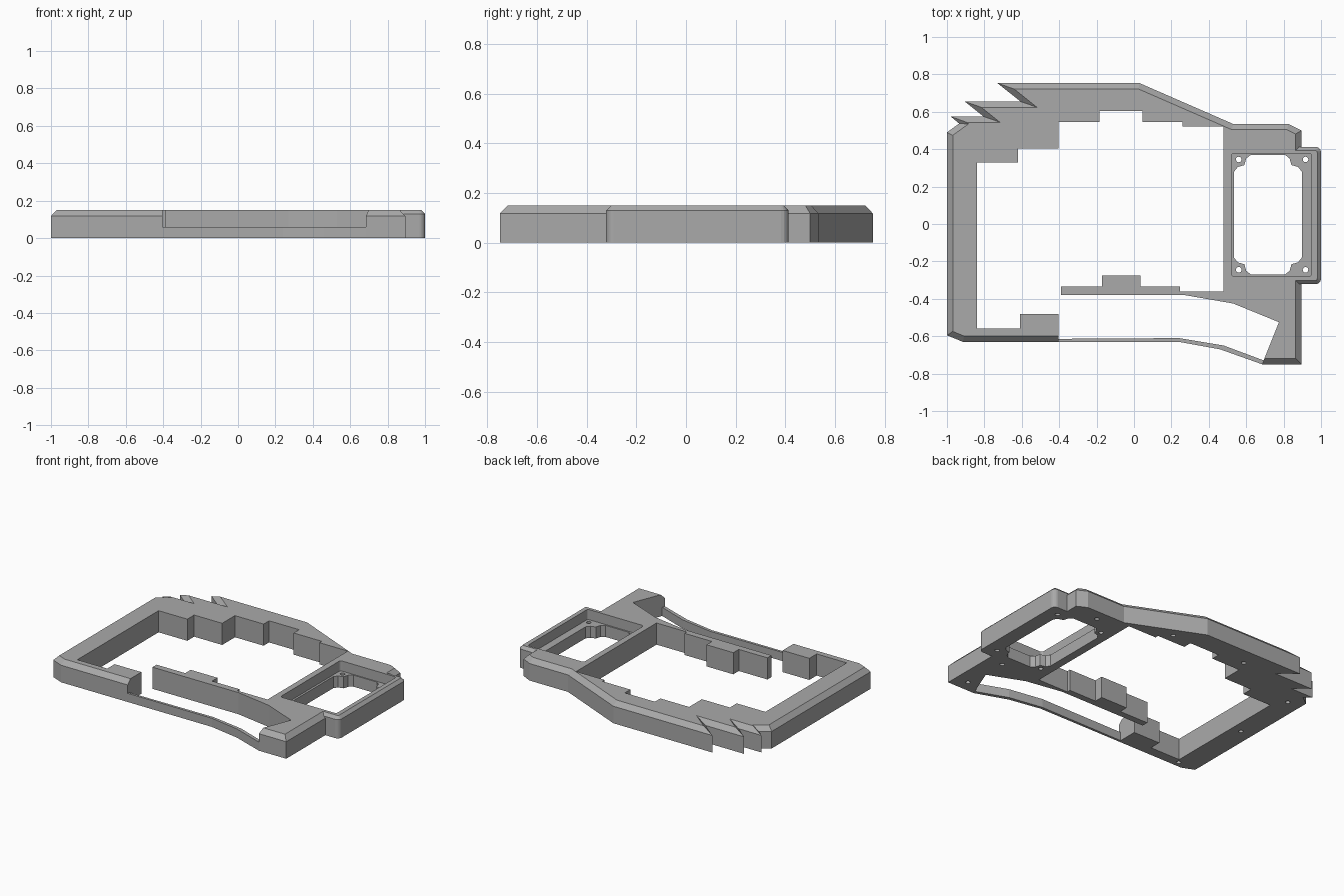
import bpy
import bmesh
import math
from mathutils import Vector

default = bpy.data.objects.get("Cube")
if default:
    bpy.data.objects.remove(default, do_unlink=True)

HEIGHT = 0.15

grey = bpy.data.materials.new("plain_grey")
grey.use_nodes = True
colour = (0.4, 0.4, 0.4, 1)
grey.diffuse_color = colour
grey.node_tree.nodes["Principled BSDF"].inputs["Base Color"].default_value = colour


def inset_outline(points, distances):
    """Move every edge of a counterclockwise outline inward by its own distance."""
    result = []
    count = len(points)
    for i in range(count):
        before, here, after = (Vector(points[k % count]) for k in (i - 1, i, i + 1))
        d1 = (here - before).normalized()
        d2 = (after - here).normalized()
        n1 = Vector((-d1.y, d1.x))
        n2 = Vector((-d2.y, d2.x))
        a, b = distances[i - 1], distances[i]
        det = n1.x * n2.y - n1.y * n2.x
        if abs(det) < 0.001:
            result.append(here + n1 * a)
        else:
            move = Vector((a * n2.y - b * n1.y, b * n1.x - a * n2.x)) / det
            result.append(here + move)
    return result


def add_prism(bm, layers):
    """Skin a stack of (outline, height) layers and cap both ends."""
    rings = [[bm.verts.new((p[0], p[1], z)) for p in outline] for outline, z in layers]
    bm.faces.new(list(reversed(rings[0])))
    bm.faces.new(rings[-1])
    for low, high in zip(rings, rings[1:]):
        for i in range(len(low)):
            j = (i + 1) % len(low)
            bm.faces.new((low[i], low[j], high[j], high[i]))


def make_object(name, *stacks):
    bm = bmesh.new()
    for layers in stacks:
        add_prism(bm, layers)
    mesh = bpy.data.meshes.new(name)
    bm.to_mesh(mesh)
    bm.free()
    mesh.materials.append(grey)
    obj = bpy.data.objects.new(name, mesh)
    bpy.context.collection.objects.link(obj)
    return obj


def combine(target, tool, operation):
    """Apply a boolean and remove the helper object."""
    tool.hide_render = True
    mod = target.modifiers.new(tool.name, 'BOOLEAN')
    mod.operation = operation
    mod.solver = 'EXACT'
    mod.object = tool
    bpy.context.view_layer.objects.active = target
    bpy.ops.object.modifier_apply(modifier=mod.name)
    bpy.data.objects.remove(tool, do_unlink=True)


def rectangle(x0, x1, y0, y1, corner):
    """Counterclockwise rectangle whose corners follow a list of inward steps."""
    places = ((x0, y0, 1, 1), (x1, y0, -1, 1), (x1, y1, -1, -1), (x0, y1, 1, -1))
    points = []
    for i, (x, y, sx, sy) in enumerate(places):
        steps = corner if i % 2 == 0 else list(reversed(corner))
        points += [(x + sx * dx, y + sy * dy) for dx, dy in steps]
    return points


def round_corner(radius, segments=4):
    angles = [math.pi / 2 * k / segments for k in range(segments + 1)]
    return [(radius * (1 - math.cos(a)), radius * (1 - math.sin(a))) for a in angles]


def circle(x, y, radius, sides=16):
    turns = [math.tau * k / sides for k in range(sides)]
    return [(x + radius * math.cos(t), y + radius * math.sin(t)) for t in turns]


# Main frame: chamfered outer edge with feathered rear corner
outer = [
    (0.685, -0.75), (0.895, -0.75), (0.895, 0.5), (0.826, 0.535),
    (0.53, 0.535), (0.03, 0.753), (-0.73, 0.753), (-0.607, 0.655),
    (-0.905, 0.655), (-0.805, 0.575), (-0.98, 0.575), (-0.935, 0.537),
    (-1, 0.49), (-1, -0.595), (-0.915, -0.63), (-0.405, -0.63),
]
# Stepped inner edge, ending in the free arm and the front cut-out
inner = [
    (-0.405, -0.48), (-0.61, -0.48), (-0.61, -0.56), (-0.84, -0.56),
    (-0.84, 0.33), (-0.62, 0.33), (-0.62, 0.405), (-0.405, 0.405),
    (-0.405, 0.545), (-0.185, 0.545), (-0.185, 0.605), (0.045, 0.605),
    (0.045, 0.545), (0.26, 0.545), (0.26, 0.52), (0.478, 0.52),
    (0.478, -0.36), (0.245, -0.36), (0.245, -0.335), (0.035, -0.335),
    (0.035, -0.275), (-0.17, -0.275), (-0.17, -0.335), (-0.39, -0.335),
    (-0.39, -0.38), (0.27, -0.38), (0.53, -0.425), (0.775, -0.525),
]
outline = outer + inner
chamfers = [0.031] * (len(outer) - 1) + [0] * (len(inner) + 1)
top = inset_outline(outline, chamfers)
frame = make_object("main_frame", [(outline, 0), (outline, 0.118), (top, HEIGHT)])

# Square side housing with a small chamfer
box = rectangle(0.478, 1, -0.322, 0.413, round_corner(0.03))
box_top = inset_outline(box, [0.02] * len(box))
housing = make_object("side_housing", [(box, 0), (box, 0.13), (box_top, HEIGHT)])
combine(frame, housing, 'UNION')

# Recess down to a ledge
pocket = rectangle(0.52, 0.95, -0.28, 0.378, round_corner(0.015))
combine(frame, make_object("recess_cutter", [(pocket, 0.08), (pocket, 0.3)]), 'DIFFERENCE')

# Through opening that leaves a lug in each corner
lug = [(0, 0.09), (0.02, 0.065), (0.055, 0.055), (0.065, 0.02), (0.09, 0)]
opening = rectangle(0.535, 0.897, -0.27, 0.37, lug)
combine(frame, make_object("opening_cutter", [(opening, -0.1), (opening, 0.3)]), 'DIFFERENCE')

# Screw holes in the underside and in the lugs
spots = [
    (-0.86, -0.59), (-0.91, -0.04), (-0.9, 0.43), (-0.37, 0.63),
    (0.19, 0.61), (0.69, 0.46), (0.8, -0.67), (0.78, -0.36),
]
spots += [(x, y) for x in (0.56, 0.917) for y in (-0.245, 0.345)]
holes = [[(circle(x, y, 0.015), -0.1), (circle(x, y, 0.015), 0.1)] for x, y in spots]
combine(frame, make_object("hole_cutter", *holes), 'DIFFERENCE')

# Low thin rail bridging the front cut-out
rail = [
    (-0.41, -0.63), (0.24, -0.63), (0.46, -0.67), (0.685, -0.75),
    (0.695, -0.73), (0.48, -0.65), (0.24, -0.61), (-0.41, -0.614),
]
make_object("front_rail", [(rail, 0), (rail, 0.06)])
